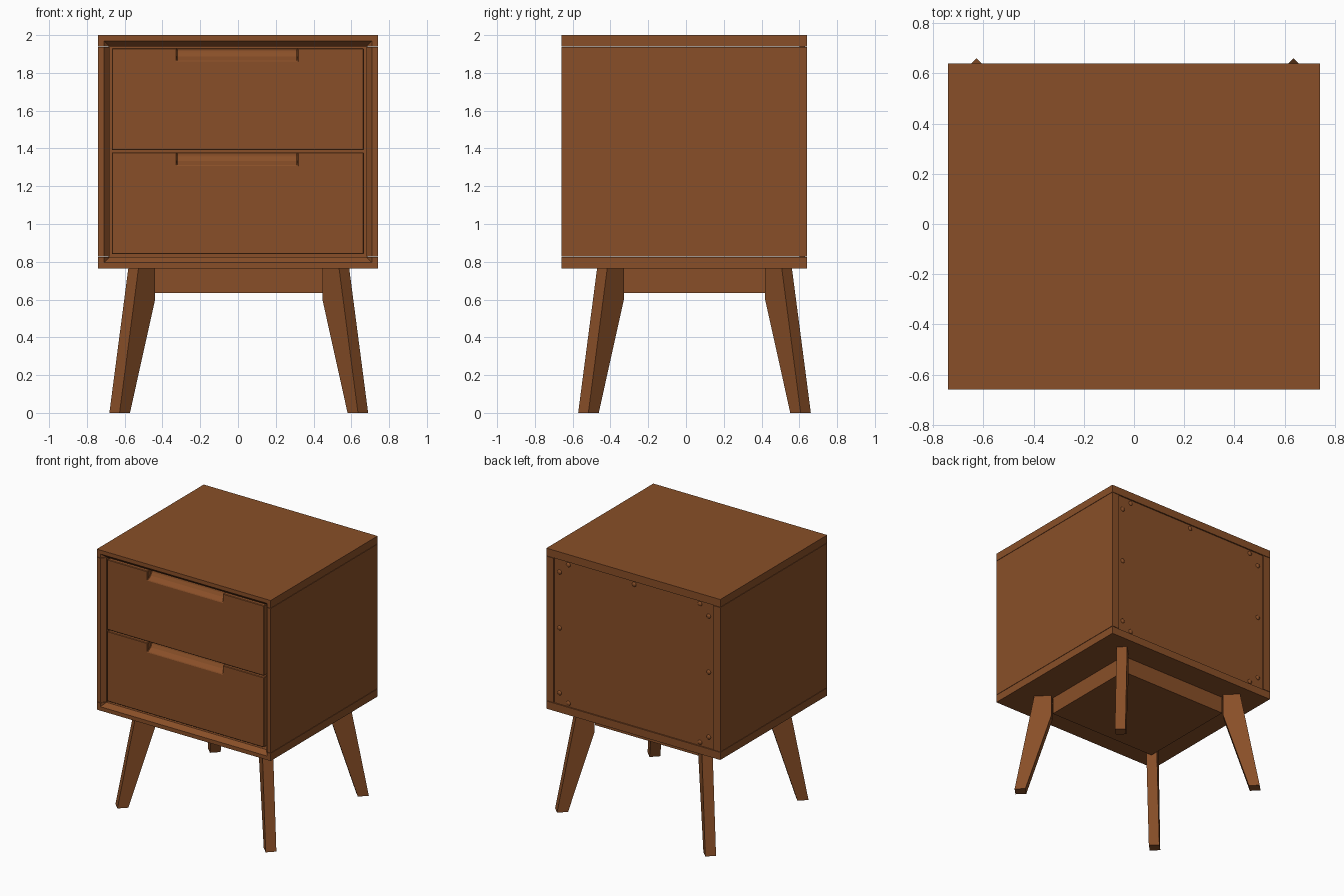
import bpy, bmesh, math
from mathutils import Vector, Matrix

if "Cube" in bpy.data.objects:
    bpy.data.objects.remove(bpy.data.objects["Cube"])

wood = bpy.data.materials.new("walnut_brown")
wood.use_nodes = True
wood.diffuse_color = (0.25, 0.078, 0.021, 1)
wood.node_tree.nodes["Principled BSDF"].inputs["Base Color"].default_value = wood.diffuse_color


def finish(name, bm):
    bmesh.ops.recalc_face_normals(bm, faces=bm.faces)
    mesh = bpy.data.meshes.new(name)
    bm.to_mesh(mesh)
    bm.free()
    mesh.materials.append(wood)
    obj = bpy.data.objects.new(name, mesh)
    bpy.context.collection.objects.link(obj)
    return obj


def loft(bm, loops, closed):
    """Skin matching point loops; either join the ends or cap them."""
    rings = [[bm.verts.new(p) for p in loop] for loop in loops]
    pairs = list(zip(rings, rings[1:]))
    if closed:
        pairs.append((rings[-1], rings[0]))
    else:
        bm.faces.new(rings[0])
        bm.faces.new(rings[-1])
    for a, b in pairs:
        n = len(a)
        for i in range(n):
            j = (i + 1) % n
            bm.faces.new((a[i], a[j], b[j], b[i]))


def prism(name, profile, origin, u, w, half):
    """Extrude a (u, z) profile to both sides along w."""
    o, u, w = Vector(origin), Vector(u), Vector(w)
    bm = bmesh.new()
    loft(bm, [[o + u * a + Vector((0, 0, z)) + w * s for a, z in profile]
              for s in (-half, half)], False)
    return finish(name, bm)


def box(name, x0, x1, y0, y1, z0, z1, bevel=0.0):
    profile = [(y0, z0), (y1, z0), (y1, z1), (y0, z1)]
    obj = prism(name, profile, ((x0 + x1) / 2, 0, 0), (0, 1, 0), (1, 0, 0), (x1 - x0) / 2)
    if bevel:
        mod = obj.modifiers.new("soft_edges", 'BEVEL')
        mod.width = bevel
        mod.segments = 2
    return obj


# Carcass: a rectangular tube with a chamfered front mouth, split at the panel seams
HALF, FRONT, BACK, BOTTOM, TOP = 0.74, -0.66, 0.64, 0.765, 2.0


def rect(inset, y):
    x, lo, hi = HALF - inset, BOTTOM + inset, TOP - inset
    return [(-x, y, lo), (x, y, lo), (x, y, hi), (-x, y, hi)]


def carcass_part(name, low, high):
    bm = bmesh.new()
    loft(bm, [rect(0, BACK), rect(0, FRONT), rect(0.03, FRONT),
              rect(0.06, FRONT + 0.035), rect(0.06, BACK)], True)
    bmesh.ops.recalc_face_normals(bm, faces=bm.faces)
    for z, direction in ((low, -1), (high, 1)):
        if z is None:
            continue
        cut = bmesh.ops.bisect_plane(bm, geom=bm.verts[:] + bm.edges[:] + bm.faces[:],
                                     plane_co=(0, 0, z), plane_no=(0, 0, direction),
                                     clear_outer=True)
        rim = [e for e in cut["geom_cut"] if isinstance(e, bmesh.types.BMEdge)]
        bmesh.ops.edgenet_fill(bm, edges=rim)
    return finish(name, bm)


carcass_part("top_panel", 1.941, None)
carcass_part("side_panels", 0.827, 1.938)
carcass_part("bottom_panel", None, 0.824)

# Recessed back panel with domed screws
box("back_panel", -0.685, 0.685, 0.60, 0.63, 0.82, 1.945)
spots = [(0, 1.915)]
for side in (-1, 1):
    spots += [(side * x, z) for x, z in
              ((0.635, 1.84), (0.56, 1.915), (0.635, 1.41), (0.635, 0.91), (0.56, 0.85))]
for i, (x, z) in enumerate(spots):
    bm = bmesh.new()
    bmesh.ops.create_uvsphere(bm, u_segments=12, v_segments=8, radius=0.018)
    bmesh.ops.transform(bm, verts=bm.verts, matrix=Matrix.Translation((x, 0.629, z))
                        @ Matrix.Diagonal((1, 0.6, 1, 1)))
    for f in bm.faces:
        f.smooth = True
    finish(f"back_screw_{i + 1}", bm)

# Drawers: front board with a scooped finger pull, and a body behind it
FACE = -0.637
for label, z0, z1 in (("lower", 0.84, 1.379), ("upper", 1.391, 1.931)):
    board = box(f"{label}_drawer_front", -0.668, 0.666, FACE, FACE + 0.08, z0, z1)
    scoop = [(FACE - 0.05, z1 - 0.085), (FACE, z1 - 0.068), (FACE + 0.035, z1 - 0.045),
             (FACE + 0.05, z1 - 0.02), (FACE + 0.05, z1 + 0.05), (FACE - 0.05, z1 + 0.05)]
    cutter = prism(f"{label}_pull_cutter", scoop, (-0.005, 0, 0), (0, 1, 0), (1, 0, 0), 0.32)
    cutter.hide_render = True
    cutter.hide_set(True)
    cut = board.modifiers.new("finger_pull", 'BOOLEAN')
    cut.object = cutter
    cut.solver = 'EXACT'
    soft = board.modifiers.new("soft_edges", 'BEVEL')
    soft.width = 0.004
    box(f"{label}_drawer_body", -0.64, 0.64, FACE + 0.075, 0.55, z0 + 0.02, z1 - 0.04)

# Base block under the carcass
box("base_block", -0.46, 0.468, -0.352, 0.44, 0.635, 0.77)

# Diagonally splayed, tapered legs
leg_profile = [(0, 0), (-0.1425, 0.77), (-0.266, 0.77), (-0.266, 0.60), (-0.078, 0)]
d = math.sqrt(0.5)
for sx, side in ((-1, "right"), (1, "left")):
    for sy, end in ((-1, "front"), (1, "back")):
        foot = (0.004 + sx * 0.658, 0.045 + sy * 0.589, 0)
        prism(f"{end}_{side}_leg", leg_profile, foot,
              (sx * d, sy * d, 0), (sx * d, -sy * d, 0), 0.038)
